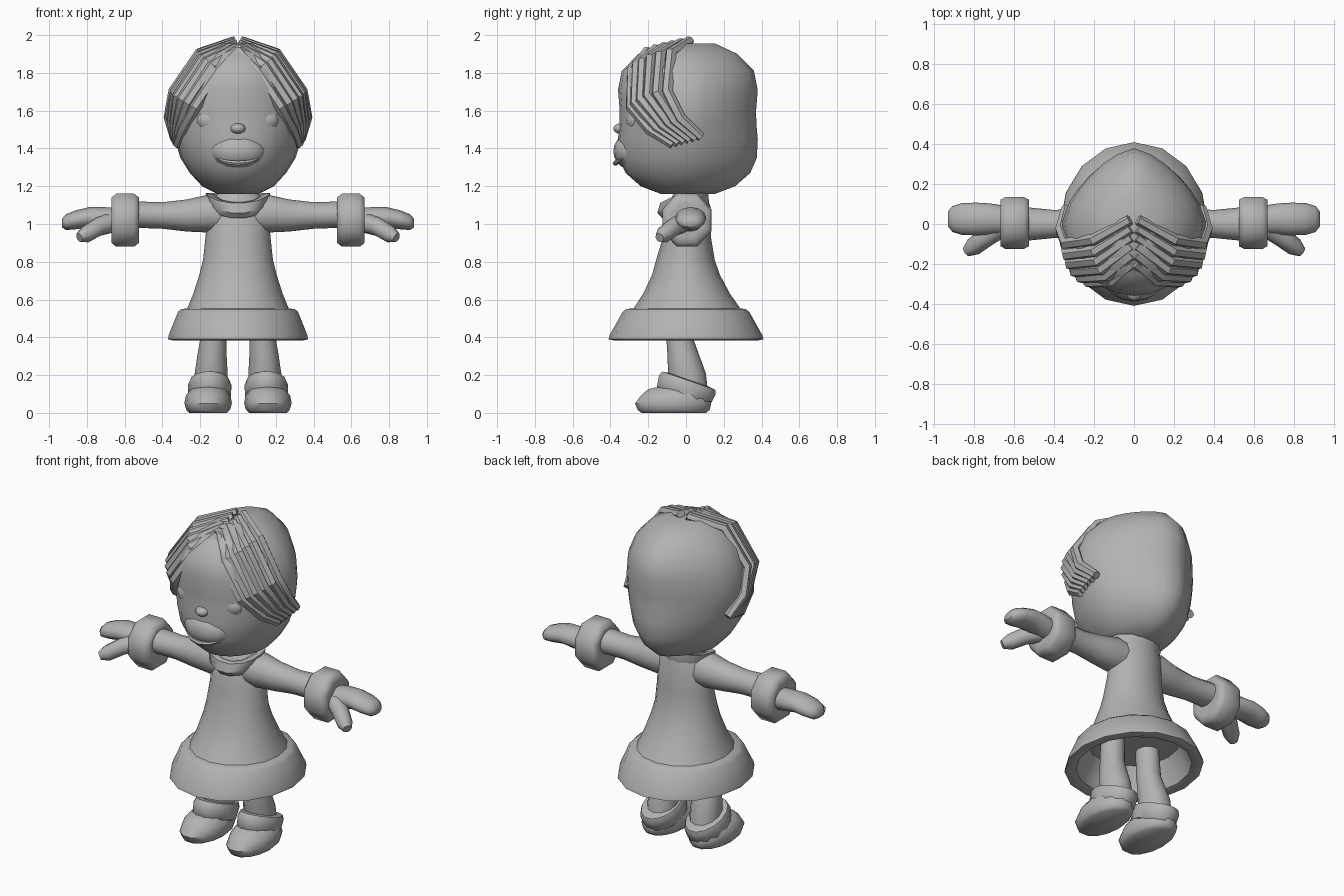
import bpy, bmesh, math
from mathutils import Matrix, Vector

grey = bpy.data.materials.new("plain grey")
grey.diffuse_color = (0.45, 0.45, 0.45, 1)


def finish(name, bm, angle=50):
    bmesh.ops.recalc_face_normals(bm, faces=bm.faces)
    me = bpy.data.meshes.new(name)
    bm.to_mesh(me)
    bm.free()
    me.materials.append(grey)
    ob = bpy.data.objects.new(name, me)
    bpy.context.collection.objects.link(ob)
    bpy.ops.object.select_all(action='DESELECT')
    ob.select_set(True)
    bpy.context.view_layer.objects.active = ob
    bpy.ops.object.shade_smooth_by_angle(angle=math.radians(angle))
    return ob


def skin(name, loops, angle):
    """Join vertex positions, ring by ring, into a closed tube."""
    bm = bmesh.new()
    rows = [[bm.verts.new(p) for p in loop] for loop in loops]
    for a, b in zip(rows, rows[1:]):
        for i in range(len(a)):
            j = (i + 1) % len(a)
            bm.faces.new((a[i], a[j], b[j], b[i]))
    bm.faces.new(rows[0])
    bm.faces.new(rows[-1])
    return finish(name, bm, angle)


def loft(name, rings, n=16, axis='z', side=1, matrix=None, bend=None, turn=0.0, angle=50, back=2.0):
    """Rings are (position, centre u, centre v, radius u, radius v); back < 2 narrows the +v half."""
    loops = []
    for t, cu, cv, ru, rv in rings:
        loop = []
        for i in range(n):
            a = 2 * math.pi * (i + turn) / n
            c, s = math.cos(a), math.sin(a)
            k = 1.0
            if s > 0:
                k = (abs(c) ** back + s ** back) ** (-1 / back)
            u, v = cu + ru * c * k, cv + rv * s * k
            p = Vector((u, v, t)) if axis == 'z' else Vector((t, u, v))
            if bend:
                p = bend(p)
            if matrix:
                p = matrix @ p
            p.x *= side
            loop.append(p)
        loops.append(loop)
    return skin(name, loops, angle)


def tube(name, points, radii, n=6, side=1, angle=50):
    """Sweep a small polygon along a path."""
    pts = [Vector((p[0] * side, p[1], p[2])) for p in points]
    loops = []
    up = Vector((0.1 * side, -0.6, 0.8))
    for k, p in enumerate(pts):
        d = (pts[min(k + 1, len(pts) - 1)] - pts[max(k - 1, 0)]).normalized()
        a = d.cross(up).normalized()
        b = d.cross(a)
        up = -b if (-b).dot(up) > 0 else b
        loops.append([p + radii[k] * (a * math.cos(2 * math.pi * (i + .5) / n)
                                      + up * math.sin(2 * math.pi * (i + .5) / n)) for i in range(n)])
    return skin(name, loops, angle)


def ball(name, loc, size):
    bm = bmesh.new()
    m = Matrix.Translation(loc) @ Matrix.Diagonal((*size, 1))
    bmesh.ops.create_uvsphere(bm, u_segments=16, v_segments=10, radius=1, matrix=m)
    return finish(name, bm)


# Head: (z, front y, back y, half width), with a narrower back
head = [(1.16, -.10, .19, .11), (1.20, -.25, .25, .19), (1.27, -.345, .315, .255),
        (1.35, -.37, .36, .305), (1.45, -.355, .385, .335), (1.53, -.325, .40, .352),
        (1.60, -.315, .407, .36), (1.71, -.345, .395, .345), (1.81, -.32, .38, .30),
        (1.90, -.255, .27, .215), (1.955, -.12, .17, .10)]
loft("head", [(z, 0, .01, w, .5 * (b - f)) for z, f, b, w in head], n=24, back=1.5,
     bend=lambda p: p + Vector((0, (p.y > 0) * .0, 0)))

# Face
ball("nose", (0, -.335, 1.505), (.042, .05, .03))
ball("muzzle", (0, -.28, 1.385), (.15, .105, .10))
tube("mouth", [(-.11, -.335, 1.345), (-.06, -.365, 1.328), (0, -.374, 1.322),
               (.06, -.365, 1.328), (.11, -.335, 1.345)], [.005, .012, .014, .012, .005])
for s in (1, -1):
    ball("eye", (.14 * s, -.268, 1.55), (.078, .05, .062))

# Neck, dress, collar
loft("neck", [(1.02, 0, .0, .045, .06), (1.22, 0, .0, .045, .06)], n=10)
loft("dress", [(1.16, 0, .02, .11, .085), (1.09, 0, .01, .16, .12), (.93, 0, .005, .172, .127),
               (.81, 0, -.003, .185, .155), (.73, 0, 0, .205, .18),
               (.63, 0, .003, .237, .23), (.55, 0, .005, .27, .285)])
loft("dress_hem", [(.555, 0, 0, .25, .26), (.55, 0, 0, .30, .315), (.535, 0, 0, .318, .335),
                   (.41, 0, 0, .368, .405), (.39, 0, 0, .37, .41), (.383, 0, 0, .345, .38),
                   (.395, 0, 0, .31, .34), (.46, 0, 0, .29, .315), (.545, 0, 0, .25, .265)])


def droop(p):
    return Vector((p.x, p.y, p.z - .5 * max(0, -p.y - .03)))


loft("collar", [(1.08, 0, -.01, .14, .12), (1.12, 0, -.015, .16, .14), (1.165, 0, -.01, .172, .13),
                (1.155, 0, -.01, .13, .10), (1.09, 0, -.01, .07, .07)], n=14, bend=droop)

# Limbs
tilt = Matrix.Translation((.15, 0, .128)) @ Matrix.Rotation(math.radians(-19), 4, 'X')
for s in (1, -1):
    loft("sleeve", [(.04, 0, 1.05, .09, .09), (.16, 0, 1.055, .10, .10), (.27, 0, 1.045, .08, .085),
                    (.40, 0, 1.045, .07, .07), (.55, 0, 1.05, .085, .07)], n=12, axis='x', side=s)
    loft("cuff", [(.525, .005, 1.02, .10, .105), (.525, .005, 1.02, .125, .13),
                  (.55, .005, 1.02, .14, .152), (.645, .005, 1.02, .14, .152),
                  (.67, .005, 1.02, .125, .13), (.67, .005, 1.02, .09, .09)],
         n=8, axis='x', side=s, turn=.5, angle=60)
    loft("hand", [(.64, .02, 1.02, .07, .065), (.72, .025, 1.03, .078, .06),
                  (.79, .025, 1.035, .082, .054), (.86, .025, 1.022, .08, .05),
                  (.91, .025, 1.01, .065, .042), (.933, .025, 1.005, .035, .022)],
         n=12, axis='x', side=s)
    tube("thumb", [(.66, -.01, 1.01), (.74, -.065, .985), (.805, -.115, .945), (.84, -.14, .928)],
         [.055, .05, .046, .026], n=8, side=s)
    loft("leg", [(.08, .145, .03, .085, .09), (.21, .142, .005, .087, .10),
                 (.30, .138, -.013, .078, .085), (.38, .132, -.03, .07, .073),
                 (.56, .125, -.035, .065, .07)], n=12, side=s)
    loft("shoe_cuff", [(-.06, 0, 0, .09, .13), (-.045, 0, 0, .112, .152), (.02, 0, 0, .116, .162),
                       (.045, 0, 0, .105, .152), (.05, 0, 0, .075, .11)], n=14, side=s, matrix=tilt)
    loft("shoe", [(0, .158, -.065, .10, .175), (.015, .158, -.065, .115, .195),
                  (.05, .158, -.068, .126, .207), (.09, .158, -.06, .119, .185),
                  (.125, .156, -.055, .095, .15), (.142, .155, -.04, .055, .09)], n=14, side=s)

# Fringe: strands blended from the rear lock to the front lock
rear = [(.02, .02, 1.97), (.20, -.08, 1.905), (.34, -.10, 1.70), (.365, -.03, 1.56), (.34, .08, 1.46)]
front = [(0, -.20, 1.92), (.10, -.285, 1.81), (.225, -.29, 1.62), (.29, -.19, 1.50), (.32, -.07, 1.42)]
for s in (1, -1):
    for i in range(6):
        t = i / 5
        path = [Vector(a).lerp(Vector(b), t) for a, b in zip(rear, front)]
        for k in (1, 2):    # keep the middle locks on the rounded head
            path[k] += Vector((.025, -.025, .01)) * 4 * t * (1 - t)
        tube("hair_strand", path, [.026, .031, .031, .031, .024], n=6, side=s, angle=35)
